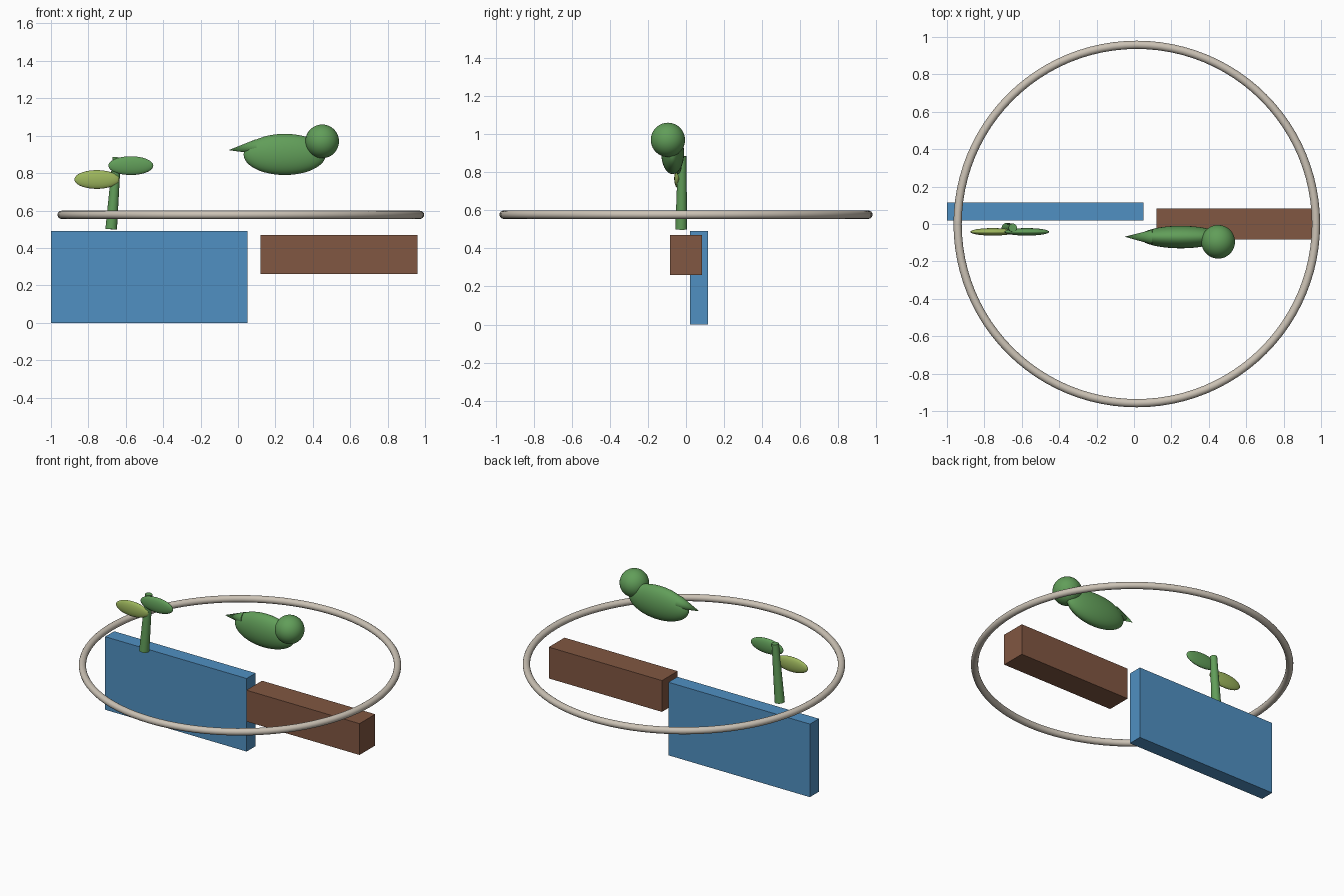
import bpy
from mathutils import Vector

default = bpy.data.objects.get("Cube")
if default:
    bpy.data.objects.remove(default, do_unlink=True)


def material(name, rgb):
    m = bpy.data.materials.new(name)
    m.use_nodes = True
    color = (*rgb, 1)
    m.diffuse_color = color
    m.node_tree.nodes["Principled BSDF"].inputs["Base Color"].default_value = color
    return m


blue = material("blue", (0.08, 0.28, 0.54))
brown = material("brown", (0.22, 0.095, 0.054))
stone = material("pale stone", (0.60, 0.54, 0.46))
green = material("green", (0.12, 0.34, 0.10))
light_green = material("light green", (0.34, 0.47, 0.11))


def finish(name, mat, smooth=True):
    ob = bpy.context.object
    ob.name = name
    ob.data.materials.append(mat)
    if smooth:
        bpy.ops.object.shade_smooth_by_angle()
    return ob


def box(name, low, high, mat):
    low, high = Vector(low), Vector(high)
    bpy.ops.mesh.primitive_cube_add(size=1, location=(low + high) / 2)
    bpy.context.object.scale = high - low
    bpy.ops.object.transform_apply(location=False, rotation=False, scale=True)
    finish(name, mat, smooth=False)


def ellipsoid(name, center, radii, mat):
    bpy.ops.mesh.primitive_uv_sphere_add(segments=48, ring_count=24, radius=1, location=center)
    bpy.context.object.scale = radii
    bpy.ops.object.transform_apply(location=False, rotation=False, scale=True)
    finish(name, mat)


def taper(name, start, end, r_start, r_end, mat):
    start, end = Vector(start), Vector(end)
    axis = end - start
    bpy.ops.mesh.primitive_cone_add(
        vertices=32, radius1=r_start, radius2=r_end, depth=axis.length,
        location=(start + end) / 2, rotation=axis.to_track_quat("Z", "Y").to_euler())
    finish(name, mat)


# Blocks
box("blue_panel", (-1, 0.02, 0), (0.05, 0.115, 0.49), blue)
box("brown_beam", (0.12, -0.083, 0.26), (0.96, 0.083, 0.47), brown)

# Horizontal ring
bpy.ops.mesh.primitive_torus_add(major_segments=96, minor_segments=16, major_radius=0.958,
                                 minor_radius=0.022, location=(0.015, 0, 0.577))
finish("ring", stone)

# Bird
ellipsoid("bird_body", (0.25, -0.07, 0.90), (0.22, 0.06, 0.11), green)
ellipsoid("bird_head", (0.45, -0.095, 0.97), (0.09, 0.09, 0.09), green)
taper("bird_tail", (0.10, -0.07, 0.941), (-0.05, -0.068, 0.923), 0.04, 0, green)

# Sprout
taper("sprout_stem", (-0.678, -0.025, 0.5), (-0.648, -0.02, 0.885), 0.031, 0.022, green)
ellipsoid("left_leaf", (-0.573, -0.042, 0.84), (0.12, 0.02, 0.05), green)
ellipsoid("right_leaf", (-0.755, -0.042, 0.766), (0.12, 0.02, 0.05), light_green)
